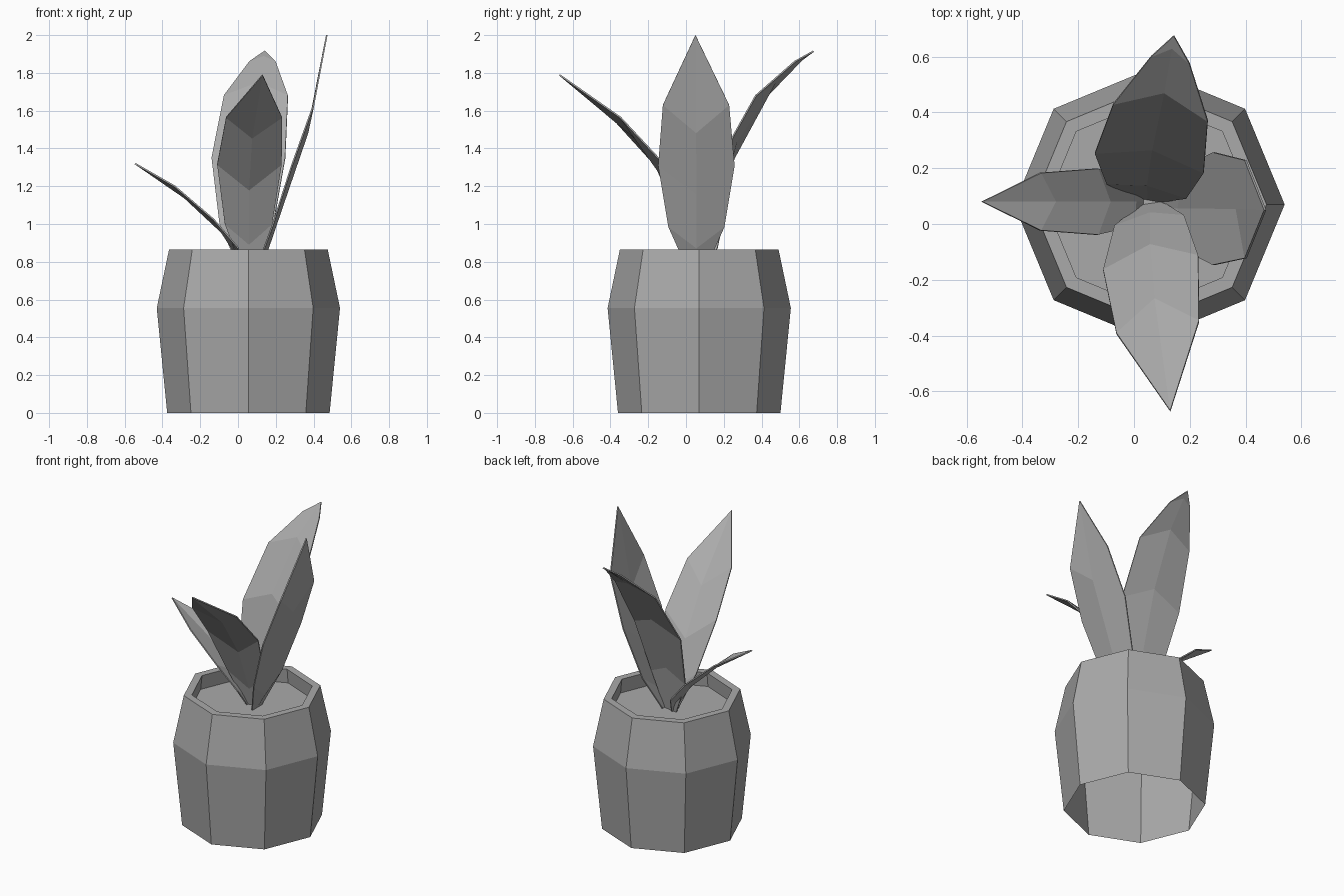
import bpy
import bmesh
import math
from mathutils import Vector

cube = bpy.data.objects.get("Cube")
if cube:
    bpy.data.objects.remove(cube, do_unlink=True)

grey = bpy.data.materials.new("plain grey")
grey.use_nodes = True
colour = (0.4, 0.4, 0.4, 1)
grey.diffuse_color = colour
grey.node_tree.nodes["Principled BSDF"].inputs["Base Color"].default_value = colour


def finish(bm, name):
    mesh = bpy.data.meshes.new(name)
    bm.to_mesh(mesh)
    bm.free()
    mesh.materials.append(grey)
    obj = bpy.data.objects.new(name, mesh)
    bpy.context.collection.objects.link(obj)
    return obj


def lathe(name, profile, centre, cap=False, sides=8):
    """Octagonal rings of (radius, height), joined bottom to top."""
    bm = bmesh.new()
    rings = []
    for radius, z in profile:
        angles = [math.tau * i / sides for i in range(sides)]
        rings.append([bm.verts.new((centre[0] + radius * math.cos(a),
                                    centre[1] + radius * math.sin(a), z)) for a in angles])
    for low, high in zip(rings, rings[1:]):
        for i in range(sides):
            j = (i + 1) % sides
            bm.faces.new((low[i], low[j], high[j], high[i]))
    if cap:
        bm.faces.new(rings[-1])
    return finish(bm, name)


# Pot, open underneath, with a thick rim and sunken soil
centre = (0.055, 0.07)
lathe("pot", [(0.43, 0), (0.485, 0.555), (0.42, 0.865), (0.37, 0.865), (0.38, 0.77)], centre)
lathe("soil", [(0.38, 0.77)], centre, cap=True)

WIDTHS = [0.05, 0.145, 0.198, 0.172, 0.07]


def leaf(name, path, side, scale, sweep, fold=0.0):
    """Rows of left, middle and right points along a path, ending in a tip.
    The middle is swept along the leaf (towards the tip if positive)."""
    bm = bmesh.new()
    points = [Vector(p) for p in path]
    side = Vector(side).normalized()
    rows = []
    for i, p in enumerate(points[:-1]):
        step = points[i + 1] - p if sweep > 0 or i == 0 else p - points[i - 1]
        along = step.normalized()
        swing = 0 if i == 0 else sweep * min(1, 0.5 + 0.25 * i)
        if i > 2 and len(points) > 5:
            swing *= 0.5 if i == 4 else 1
        out = along.cross(side).normalized()
        if out.z > 0:
            out.negate()
        middle = p + along * swing + out * (fold if i else 0)
        reach = side * WIDTHS[i] * scale
        rows.append([bm.verts.new(v) for v in (p - reach, middle, p + reach)])
    for a, b in zip(rows, rows[1:]):
        for k in (0, 1):
            bm.faces.new((a[k], a[k + 1], b[k + 1], b[k]))
    tip = bm.verts.new(points[-1])
    for k in (0, 1):
        bm.faces.new((rows[-1][k], rows[-1][k + 1], tip))
    bmesh.ops.recalc_face_normals(bm, faces=bm.faces)
    obj = finish(bm, name)
    thick = obj.modifiers.new("thickness", "SOLIDIFY")
    thick.thickness = 0.008
    thick.offset = 0


# Four leaves fanning out of the soil
leaf("left_leaf", [(0.1, 0.055, 0.77), (0.18, 0.055, 0.985), (0.285, 0.055, 1.31),
                   (0.4, 0.053, 1.63), (0.47, 0.05, 2.0)], (0, 1, 0), 1.02, -0.15, 0.02)
leaf("front_leaf", [(0.06, 0.07, 0.77), (0.055, 0.01, 1.0), (0.06, -0.14, 1.315),
                    (0.085, -0.37, 1.565), (0.13, -0.67, 1.79)], (1, 0.15, 0), 0.87, -0.15)
leaf("back_leaf", [(0.05, 0.09, 0.77), (0.045, 0.12, 1.0), (0.055, 0.22, 1.35),
                   (0.095, 0.4, 1.68), (0.13, 0.588, 1.86), (0.143, 0.675, 1.915)],
     (1, -0.18, 0), 1, 0.1)
leaf("right_leaf", [(0.03, 0.08, 0.77), (0, 0.08, 0.875), (-0.13, 0.08, 1.025),
                    (-0.335, 0.08, 1.2), (-0.545, 0.08, 1.32)], (0, 1, 0), 0.6, -0.08, 0.012)
